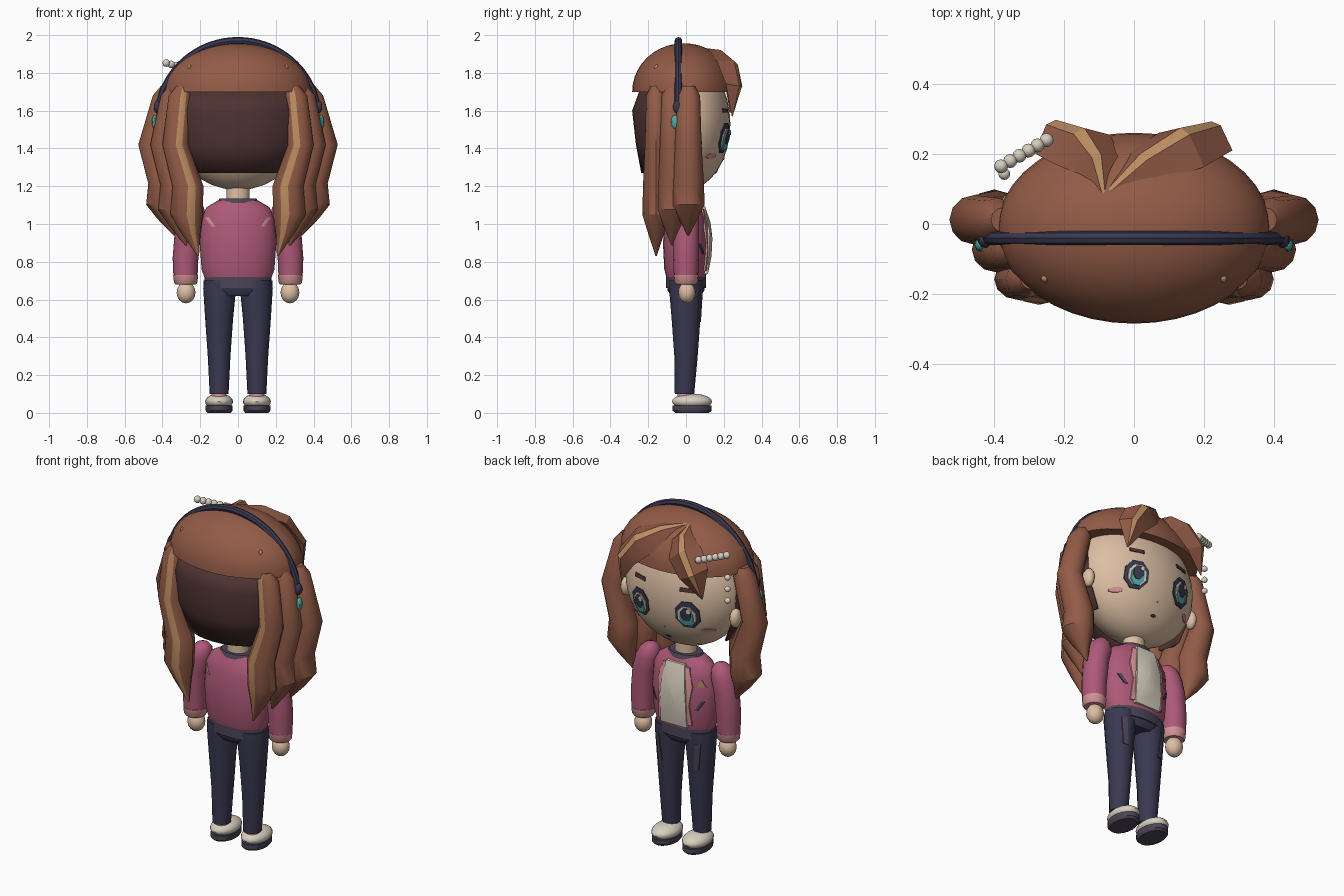
import bpy, bmesh, math
from mathutils import Vector
from mathutils.bvhtree import BVHTree

if "Cube" in bpy.data.objects:
    bpy.data.objects.remove(bpy.data.objects["Cube"])


def material(name, r, g, b):
    m = bpy.data.materials.new(name)
    m.use_nodes = True
    m.diffuse_color = (r, g, b, 1)
    bsdf = next(n for n in m.node_tree.nodes if n.type == 'BSDF_PRINCIPLED')
    bsdf.inputs["Base Color"].default_value = (r, g, b, 1)
    bsdf.inputs["Roughness"].default_value = 0.8
    return m


HAIR = material("hair brown", .29, .105, .062)
STREAK = material("hair streak", .5, .26, .12)
DARK = material("dark brown", .075, .033, .031)
SKIN = material("skin", .72, .52, .37)
PINK = material("jacket pink", .42, .1, .185)
BLUSH = material("light pink", .66, .29, .3)
NAVY = material("navy", .042, .04, .082)
CREAM = material("cream", .68, .62, .52)
TEAL = material("teal", .08, .4, .36)
MAUVE = material("mauve", .075, .058, .095)


def finish(name, bm, *mats, angle=40):
    bmesh.ops.recalc_face_normals(bm, faces=bm.faces)
    me = bpy.data.meshes.new(name)
    bm.to_mesh(me)
    bm.free()
    for m in mats:
        me.materials.append(m)
    me.shade_smooth()
    me.set_sharp_from_angle(angle=math.radians(angle))
    ob = bpy.data.objects.new(name, me)
    bpy.context.collection.objects.link(ob)
    return ob


def ball(name, loc, radii, mat, seg=16, cut=None):
    bm = bmesh.new()
    bmesh.ops.create_uvsphere(bm, u_segments=seg, v_segments=max(6, seg // 2), radius=1)
    for v in bm.verts:
        v.co = Vector(a * b + c for a, b, c in zip(v.co, radii, loc))
    if cut is not None:
        bmesh.ops.bisect_plane(bm, geom=bm.verts[:] + bm.edges[:] + bm.faces[:],
                               plane_co=(0, 0, cut), plane_no=(0, 0, 1), clear_inner=True)
        bmesh.ops.holes_fill(bm, edges=bm.edges)
    return finish(name, bm, mat)


def ring(x, y, z, rx, ry, n=16):
    return [Vector((x + rx * math.cos(a), y + ry * math.sin(a), z))
            for a in (math.tau * i / n for i in range(n))]


def loft(name, rings, *mats, rule=lambda i, j: 0, closed=True, angle=40):
    """Skin a list of rings; rule(ring, side) picks the material."""
    bm = bmesh.new()
    rows = [[bm.verts.new(p) for p in r] for r in rings]
    n = len(rows[0])
    for i in range(len(rows) - 1):
        for j in range(n if closed else n - 1):
            k = (j + 1) % n
            f = bm.faces.new((rows[i][j], rows[i][k], rows[i + 1][k], rows[i + 1][j]))
            f.material_index = rule(i, j)
    if closed:
        bm.faces.new(rows[0])
        bm.faces.new(rows[-1])
    return finish(name, bm, *mats, angle=angle)


def decal(name, target, pts, mat, off=.006, side=1):
    """Thin plate laid on the target, from an outline in x and z."""
    bm = bmesh.new()
    bm.from_mesh(target.data)
    tree = BVHTree.FromBMesh(bm)
    bm.free()
    cx, cz = (sum(p[i] for p in pts) / len(pts) for i in (0, 1))

    def lay(x, z, o):
        hit = tree.ray_cast(Vector((x, side, z)), Vector((0, -side, 0)))[0]
        return Vector((x, (hit.y if hit else 0) + side * o, z))
    rings = [[lay(cx + (x - cx) * s, cz + (z - cz) * s, o) for x, z in pts]
             for s, o in ((.02, off), (.5, off), (1, off), (1, -.004))]
    return loft(name, rings, mat)


def oval(x, z, rx, rz, n=8):
    return [(x + rx * math.cos(math.tau * (i + .5) / n),
             z + rz * math.sin(math.tau * (i + .5) / n)) for i in range(n)]


def strip(x, z, w, h, lean=0):
    return [(x - w - lean, z - h), (x + w - lean, z - h), (x + w + lean, z + h), (x - w + lean, z + h)]


# Head, hair cap and dark inner hair
head = ball("head", (0, 0, 1.53), (.36, .235, .35), SKIN, 32)
ball("hair_cap", (0, -.012, 1.70), (.39, .273, .257), HAIR, 40, cut=1.70)
shell = [[Vector((rx * math.cos(a), ry * math.sin(a) - .005, z))
          for a in (math.radians(170 + 200 * i / 20) for i in range(21))]
         for z, rx, ry in ((1.71, .37, .24), (1.6, .375, .28), (1.42, .35, .26), (1.27, .29, .232))]
inner = loft("inner_hair", shell, DARK, closed=False)
inner.modifiers.new("thickness", 'SOLIDIFY').thickness = .01

# Face
for s, side in ((1, "left"), (-1, "right")):
    x, z = s * .152, 1.455
    decal(side + "_eye_outline", head, oval(x, z, .07, .085), NAVY, .006)
    decal(side + "_eye_white", head, oval(x, z - .006, .052, .062), CREAM, .010)
    decal(side + "_iris", head, oval(x, z - .012, .038, .056), TEAL, .014)
    decal(side + "_pupil", head, oval(x, z + .006, .03, .04), NAVY, .018)
    decal(side + "_eye_glint", head, oval(x - .018, z + .03, .012, .015), CREAM, .022)
    decal(side + "_brow", head, strip(x, 1.6, .04, .011, 0), DARK)
    decal(side + "_cheek", head, oval(s * .238, 1.36, .032, .014), BLUSH)
    ball(side + "_ear", (s * .355, .045, 1.43), (.03, .04, .055), SKIN, 12)
decal("mouth", head, oval(0, 1.275, .018, .007, 6), DARK, .004)
decal("nose", head, oval(0, 1.345, .006, .006, 6), BLUSH, .004)

# Side locks: three zigzag locks on each side
PROFILE = [(1.73, .29, .035), (1.68, .305, .062), (1.42, .33, .07),
           (1.2, .265, .082), (1.05, .272, .086), (.95, .25, .05), (.83, .21, .004)]
for s, side in ((1, "left"), (-1, "right")):
    for k in range(3):
        rings = []
        for i, (z, x, r) in enumerate(PROFILE):
            shift = k * (.042 if i < 2 else .064)
            lift = k * .055 * max(0, (1.25 - z) / .42)
            rings.append(ring(s * (x + shift), -.158 + k * .085, z + lift,
                              r, r * (.85 + .08 * k), 12))
        streak = 8 if s > 0 else 9
        loft(f"{side}_lock_{k + 1}", rings, HAIR, STREAK,
             rule=lambda i, j: int(k == 0 and j == streak), angle=32)

# Fringe: two ridged leaf-shaped locks from a shared parting
PARTING = (-.085, .08, 1.925, .02)
FRINGE = {"left": [PARTING, (.03, .175, 1.89, .075), (.14, .235, 1.83, .095),
                   (.225, .26, 1.72, .075), (.25, .245, 1.57, .004)],
          "right": [PARTING, (-.105, .18, 1.885, .07), (-.15, .235, 1.83, .095),
                    (-.225, .26, 1.73, .085), (-.27, .235, 1.59, .004)]}
for side, path in FRINGE.items():
    pts = [Vector(p[:3]) for p in path]
    rings = []
    for i, p in enumerate(pts):
        t = (pts[min(i + 1, 4)] - pts[max(i - 1, 0)]).normalized()
        out = Vector((p.x / 2, p.y * 1.4, p.z - 1.6))
        out = (out - t * out.dot(t)).normalized()
        across, w = t.cross(out), path[i][3]
        rings.append([p + across * w * a + out * w * b for a, b in
                      ((-1, -.3), (-.2, .4), (.2, .4), (1, -.3), (0, -.45))])
    loft(side + "_fringe", rings, HAIR, STREAK, rule=lambda i, j: int(j == 1), angle=25)

# Headband with ear ends, hair pins
arc = []
for i in range(33):
    a = math.radians(9 + 162 * i / 32)
    c, d = Vector((.425 * math.cos(a), -.04, 1.55 + .42 * math.sin(a))), Vector((math.cos(a), 0, math.sin(a)))
    arc.append([c + (d * math.cos(b) + Vector((0, math.sin(b), 0))) * .02
                for b in (math.tau * j / 8 for j in range(8))])
loft("headband", arc, NAVY)
for s, side in ((1, "left"), (-1, "right")):
    ball(side + "_band_end", (s * .425, -.045, 1.62), (.022, .024, .035), NAVY, 10)
    ball(side + "_ear_light", (s * .44, -.058, 1.54), (.016, .022, .038), TEAL, 8)
    ball(side + "_hair_pin", (s * .255, -.155, 1.825), (.012, .014, .02), STREAK, 8)

# Bead clip and hanging beads
first, last = Vector((-.25, .24, 1.818)), Vector((-.38, .165, 1.852))
for i in range(6):
    ball(f"clip_bead_{i + 1}", first.lerp(last, i / 5), (.02,) * 3, CREAM, 12)
for i in range(3):
    ball(f"hanging_bead_{i + 1}", (-.371, .143, 1.71 - .068 * i), (.017,) * 3, CREAM, 12)

# Neck and jacket
loft("neck", [ring(0, 0, z, .062, .055) for z in (1.08, 1.23)], SKIN)
BODY = [(.70, .172, .1), (.76, .193, .115), (.9, .203, .122),
        (1.03, .195, .11), (1.09, .165, .09), (1.125, .105, .07)]
torso = loft("jacket", [ring(0, 0, z, rx, ry, 24) for z, rx, ry in BODY], PINK)
loft("collar", [ring(0, 0, z, rx, rx * .72, 20) for z, rx in ((1.11, .11), (1.135, .098))], MAUVE)
loft("jacket_hem", [ring(0, 0, z, .178, .105, 24) for z in (.66, .725)], MAUVE)
decal("shirt_panel", torso, [(-.085, .735), (.085, .735), (.08, .95), (.06, 1.095), (-.06, 1.095), (-.08, .95)],
      CREAM, .02)
for s, side in ((1, "left"), (-1, "right")):
    decal(side + "_lapel", torso,
          [(s * a, z) for a, z in ((.08, .75), (.108, .75), (.098, .87), (.112, .98), (.085, 1.08), (.06, 1.08))],
          BLUSH, .01)
    decal(side + "_pocket_slash", torso, strip(s * .148, .87, .008, .028, s * .016), MAUVE)
    decal(side + "_back_slash", torso, strip(s * .148, 1.01, .011, .024, s * .017), BLUSH, side=-1)
decal("chest_badge", torso, [(-.175, .975), (-.13, .975), (-.152, 1.02)], STREAK)

for s, side in ((1, "left"), (-1, "right")):
    # Sleeve, cuff and hand
    sleeve = [(.72, .278, .064), (.82, .278, .068), (.96, .265, .07), (1.04, .245, .069),
              (1.085, .235, .056), (1.11, .23, .034), (1.12, .228, .01)]
    loft(side + "_sleeve", [ring(s * x, 0, z, r, r) for z, x, r in sleeve], PINK)
    loft(side + "_cuff", [ring(s * .277, 0, z, r, r) for z, r in ((.68, .054), (.69, .062), (.73, .066))], BLUSH)
    ball(side + "_hand", (s * .275, .005, .637), (.05, .046, .057), SKIN)
    # Trouser leg with worn patch
    leg = [(.1, .1, .05, -.008), (.3, .1, .06, 0), (.5, .1, .074, 0), (.66, .097, .087, 0), (.7, .095, .087, 0)]
    trouser = loft(side + "_trouser_leg", [ring(s * x, y, z, r, r * 1.03) for z, x, r, y in leg], NAVY)
    decal(side + "_trouser_patch", trouser, strip(s * .125, .56, .014, .08, s * .008), MAUVE, .005)
    # Sock and shoe
    loft(side + "_sock", [ring(s * .1, -.004, z, .04, .042, 12) for z in (.06, .125)], BLUSH)
    ball(side + "_shoe", (s * .1, .032, .06), (.074, .106, .042), CREAM, 20)
    loft(side + "_sole", [ring(s * .1, .032, z, rx, rx * 1.45, 20)
                          for z, rx in ((0, .062), (.012, .071), (.038, .071))], MAUVE)
loft("trouser_hips", [ring(0, 0, z, rx, ry, 20) for z, rx, ry in ((.62, .12, .08), (.65, .175, .098), (.69, .178, .1))],
     NAVY)
